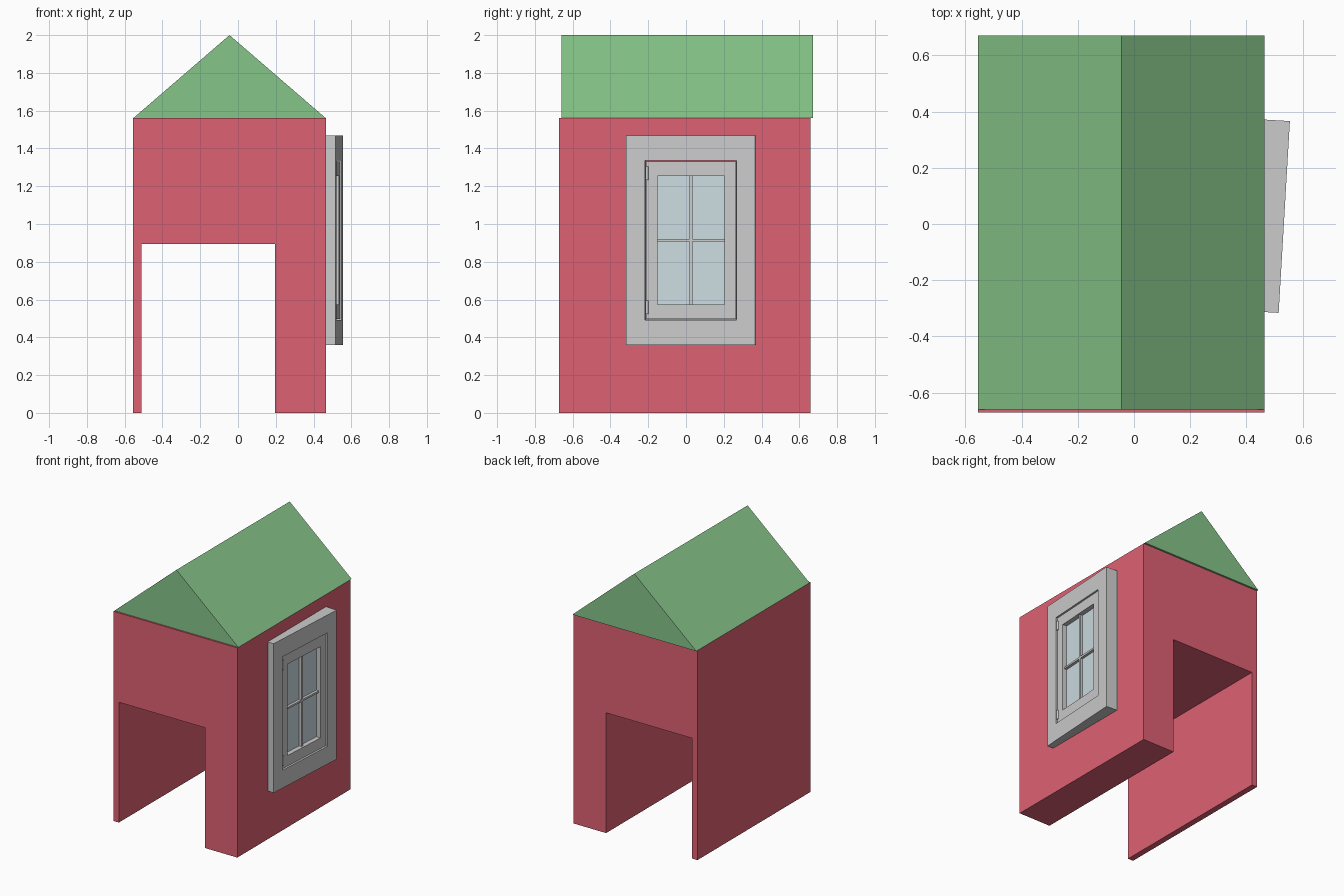
import bpy, bmesh, math
from mathutils import Matrix, Vector

if "Cube" in bpy.data.objects:
    bpy.data.objects.remove(bpy.data.objects["Cube"])

# Local window space: front face at x=0, centred on the frame, slightly turned
WIN = Matrix.Translation((0.535, 0.025, 0.914)) @ Matrix.Rotation(math.radians(-3.36), 4, 'Z')


def material(name, rgb):
    m = bpy.data.materials.new(name)
    m.diffuse_color = (*rgb, 1)
    m.use_nodes = True
    m.node_tree.nodes["Principled BSDF"].inputs["Base Color"].default_value = m.diffuse_color
    return m


def prism(name, points, direction, mat=None, matrix=Matrix()):
    """Extrude a flat outline along a direction."""
    bm = bmesh.new()
    face = bm.faces.new([bm.verts.new(p) for p in points])
    ext = bmesh.ops.extrude_face_region(bm, geom=[face])
    bmesh.ops.translate(bm, vec=Vector(direction),
                        verts=[g for g in ext['geom'] if isinstance(g, bmesh.types.BMVert)])
    bmesh.ops.recalc_face_normals(bm, faces=bm.faces)
    return finish(name, bm, mat, matrix)


def finish(name, bm, mat, matrix):
    me = bpy.data.meshes.new(name)
    bm.to_mesh(me)
    bm.free()
    ob = bpy.data.objects.new(name, me)
    bpy.context.collection.objects.link(ob)
    ob.matrix_world = matrix
    if mat:
        me.materials.append(mat)
    return ob


def rect(w, h, x):
    return [(x, -w, -h), (x, w, -h), (x, w, h), (x, -w, h)]


def ring(name, outer, inner, front, back):
    """Rectangular frame with a rectangular hole, from half sizes."""
    bm = bmesh.new()
    loops = [[bm.verts.new(p) for p in rect(*s, x)]
             for s, x in ((outer, front), (inner, front), (inner, back), (outer, back))]
    for a, b in zip(loops, loops[1:] + loops[:1]):
        for i in range(4):
            j = (i + 1) % 4
            bm.faces.new((a[i], a[j], b[j], b[i]))
    bmesh.ops.recalc_face_normals(bm, faces=bm.faces)
    return finish(name, bm, None, WIN)


def bar(name, w, h, front, back, mat=None):
    return prism(name, rect(w, h, front), (back - front, 0, 0), mat, WIN)


red = material("wall_red", (0.73, 0.12, 0.17))
green = material("roof_green", (0.24, 0.56, 0.25))
blue = material("glass_blue", (0.6, 0.72, 0.76))

# Walls with the passage running front to back
outline = [(-0.555, 0), (-0.51, 0), (-0.51, 0.895), (0.197, 0.895),
           (0.197, 0), (0.465, 0), (0.465, 1.56), (-0.555, 1.56)]
prism("walls", [(x, -0.672, z) for x, z in outline], (0, 1.33, 0), red)

# Gable roof, shifted slightly backwards
gable = [(-0.555, 1.56), (0.465, 1.56), (-0.045, 2.0)]
prism("roof", [(x, -0.66, z) for x, z in gable], (0, 1.332, 0), green)

# Window: frame, sash, glazing bars and glass
ring("window_frame", (0.342, 0.555), (0.243, 0.422), 0, -0.12)
ring("window_sash", (0.239, 0.418), (0.178, 0.34), -0.01, -0.08)
bar("vertical_glazing_bar", 0.007, 0.342, -0.025, -0.06)
bar("horizontal_glazing_bar", 0.18, 0.007, -0.025, -0.06)
bar("glass", 0.18, 0.342, -0.045, -0.05, blue)
bar("frame_backing", 0.25, 0.43, -0.09, -0.11)

# Hinges on the left edge of the sash
for name, z in (("upper_hinge", 0.355), ("lower_hinge", -0.355)):
    bm = bmesh.new()
    bmesh.ops.create_cone(bm, cap_ends=True, segments=12, radius1=0.008,
                          radius2=0.008, depth=0.07)
    finish(name, bm, None, WIN @ Matrix.Translation((-0.008, -0.232, z)))
